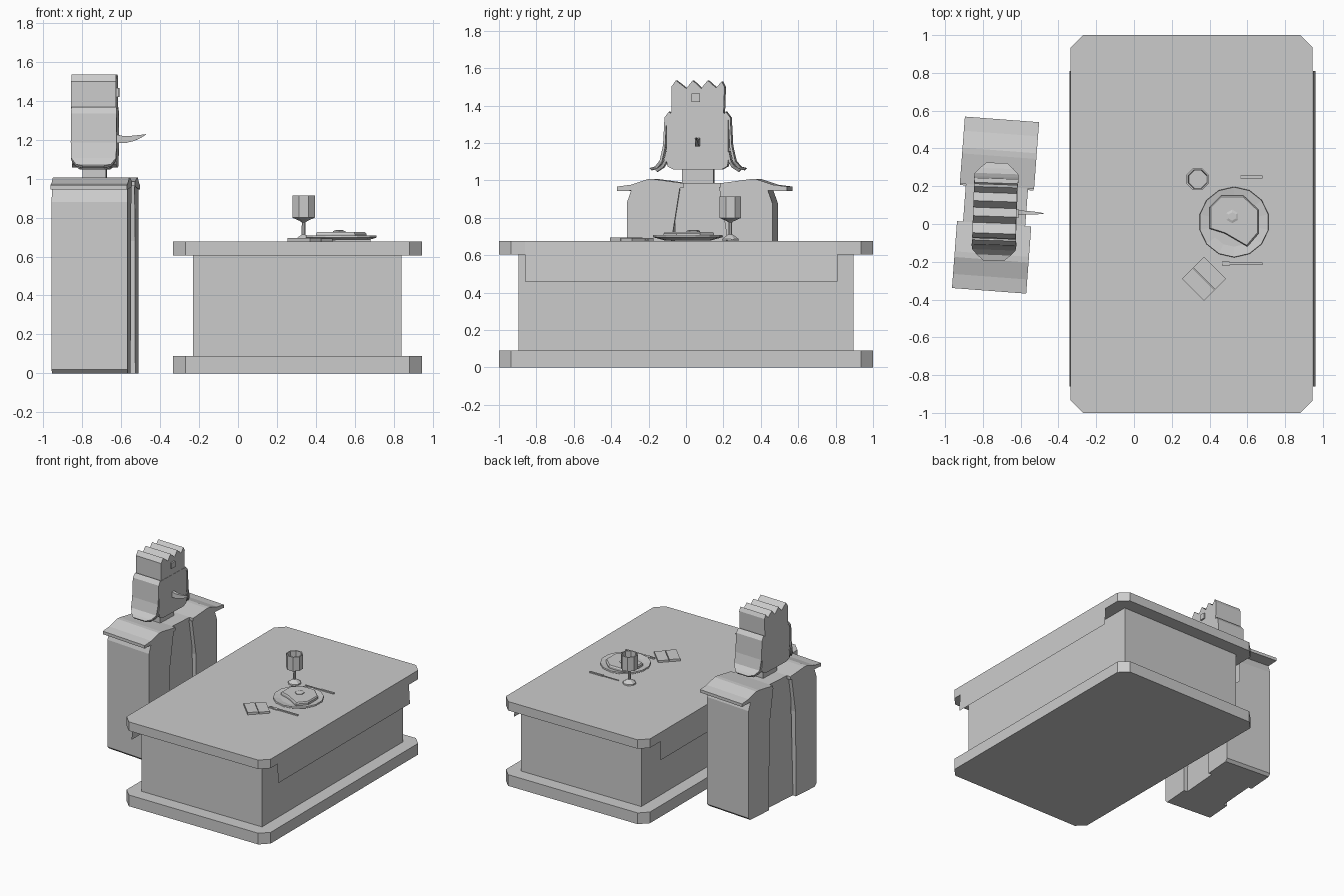
import bpy, bmesh, math
from mathutils import Matrix, Vector

if "Cube" in bpy.data.objects:
    bpy.data.objects.remove(bpy.data.objects["Cube"])


def finish(name, bm, mat=None):
    bmesh.ops.recalc_face_normals(bm, faces=bm.faces)
    me = bpy.data.meshes.new(name)
    bm.to_mesh(me)
    bm.free()
    ob = bpy.data.objects.new(name, me)
    bpy.context.collection.objects.link(ob)
    if mat:
        ob.matrix_world = mat
    return ob


def loft(name, rings, mat=None, caps=True):
    """Skin a list of equal-length point rings."""
    bm = bmesh.new()
    vs = [[bm.verts.new(p) for p in r] for r in rings]
    n = len(vs[0])
    for a, b in zip(vs, vs[1:]):
        for i in range(n):
            j = (i + 1) % n
            bm.faces.new((a[i], a[j], b[j], b[i]))
    if caps:
        bm.faces.new(vs[0])
        bm.faces.new(vs[-1])
    return finish(name, bm, mat)


def prism_x(name, yz, x0, x1, mat=None):
    return loft(name, [[(x, y, z) for y, z in yz] for x in (x0, x1)], mat)


def prism_z(name, xy, z0, z1, mat=None):
    return loft(name, [[(x, y, z) for x, y in xy] for z in (z0, z1)], mat)


def rect(x0, x1, y0, y1):
    return [(x0, y0), (x1, y0), (x1, y1), (x0, y1)]


def lathe(name, profile, sides, loc):
    step = 2 * math.pi / sides
    rings = [[(r * math.cos((i + .5) * step), r * math.sin((i + .5) * step), z)
              for i in range(sides)] for r, z in profile]
    return loft(name, rings, Matrix.Translation(loc))


def place(x, y, deg):
    return Matrix.Translation((x, y, 0)) @ Matrix.Rotation(math.radians(deg), 4, 'Z')


# Table: chamfered slabs around a plain body
x0, x1, c = -.335, .945, .065
slab = [(x0 + c, -1), (x1 - c, -1), (x1, -1 + c), (x1, 1 - c),
        (x1 - c, 1), (x0 + c, 1), (x0, 1 - c), (x0, -1 + c)]
prism_z("table_base", slab, 0, .09)
prism_z("table_body", rect(-.23, .84, -.895, .895), .09, .61)
prism_z("table_top", slab, .605, .677)

# Cloth drops: single sheets on both long sides
for side, top, low in (("right", .947, .96), ("left", -.337, -.342)):
    bm = bmesh.new()
    bm.faces.new([bm.verts.new(p) for p in ((top, -.86, .675), (top, .81, .675),
                                            (low, .81, .46), (low, -.86, .46))])
    finish("cloth_drop_" + side, bm)

# Plate with food
lathe("plate", [(.12, .678), (.187, .697), (.185, .708), (.13, .699)], 14, (.53, .01, 0))
food = [(.46, .15), (.58, .15), (.66, .075), (.66, -.05), (.60, -.12),
        (.48, -.05), (.40, -.025), (.40, .09)]
fc = Vector((.53, .03))
small = [tuple(fc + (Vector(p) - fc) * .95) for p in food]
loft("food", [[(*p, .70) for p in food], [(*p, .716) for p in food],
              [(*p, .725) for p in small]])
lathe("garnish", [(.036, .72), (.036, .73), (.022, .735)], 6, (.52, .04, 0))

# Goblet
lathe("goblet", [(.05, .678), (.048, .687), (.03, .70), (.011, .712), (.010, .775),
                 (.02, .782), (.063, .80), (.063, .913), (.054, .913), (.05, .82)],
      8, (.337, .237, 0))

# Folded napkin, two leaves
nap = place(.37, -.29, 45)
prism_z("napkin_leaf_a", rect(-.082, -.002, -.082, .082), .677, .695, nap)
prism_z("napkin_leaf_b", rect(.002, .082, -.082, .082), .677, .692, nap)

# Cutlery
prism_z("fork_handle", rect(.50, .68, -.216, -.204), .678, .687)
prism_z("fork_head", rect(.465, .505, -.222, -.198), .678, .685)
for i in range(3):
    y = -.219 + i * .009
    prism_z("fork_tine", rect(.425, .468, y - .002, y + .002), .679, .684)
prism_z("knife_handle", rect(.565, .68, .241, .256), .678, .687)
prism_z("knife_blade", rect(.425, .57, .246, .251), .678, .684)

# Robed torso: recessed middle, two wide sides, roof-like shoulder plates
torso = place(-.733, .10, -4.3)
prism_x("robe_middle", [(-.17, 0), (.15, 0), (.12, .985), (-.14, .985)], -.165, .165, torso)
for name, s in (("left", 1), ("right", -1)):
    o = -.013
    robe = [(.155, 0), (.37, 0), (.39, .02), (.39, .88), (.36, .965), (.105, .965), (.15, .68)]
    prism_x("robe_side_" + name, [(s * u + o, z) for u, z in robe], -.195, .195, torso)
    plate = [(.455, .943), (.455, .967), (.38, .977), (.29, 1.007), (.26, 1.007),
             (.10, .985), (.10, .96), (.38, .945)]
    prism_x("shoulder_plate_" + name, [(s * u, z) for u, z in plate], -.197, .197, torso)

# Head and crown: side profiles extruded front to back
head = place(-.735, .065, -2)
prism_z("neck", rect(-.06, .06, -.085, .085), .97, 1.08, head)
half = [(.128, 1.058), (.16, 1.075), (.165, 1.10), (.165, 1.335), (.14, 1.362)]
prism_x("head", half + [(-y, z) for y, z in reversed(half)], -.113, .115, head)
teeth = [(-.14, 1.50), (-.115, 1.535), (-.06, 1.492), (-.025, 1.535), (.02, 1.492),
         (.055, 1.535), (.10, 1.495), (.13, 1.53), (.145, 1.50)]
prism_x("crown", [(.14, 1.36), (-.14, 1.36)] + teeth, -.117, .113, head)
prism_x("crown_jewel", [(-.03, 1.42), (.015, 1.42), (.015, 1.465), (-.03, 1.465)],
        .11, .125, head)

# Hair: outward-flicked sheets on both sides
strands = {"hair_outer": [(.148, 1.362, .115), (.172, 1.33, .118), (.18, 1.18, .118),
                          (.198, 1.10, .115), (.225, 1.068, .09), (.255, 1.06, .055)],
           "hair_inner": [(.165, 1.15, .118), (.175, 1.10, .115), (.19, 1.075, .10),
                          (.225, 1.052, .07)]}
for name, pts in strands.items():
    for s in (1, -1):
        loft(name, [[(-w, s * (y - .007), z - .006), (w, s * (y - .007), z - .006),
                     (w, s * (y + .004), z + .006), (-w, s * (y + .004), z + .006)]
                    for y, z, w in pts], head)

# Curved pointed nose
nose = [(.11, 1.205, .022), (.15, 1.20, .018), (.20, 1.207, .014), (.235, 1.217, .008),
        (.262, 1.228, .001)]
loft("nose", [[(x, -r * .6, z - r), (x, r * .6, z - r), (x, r * .6, z + r), (x, -r * .6, z + r)]
              for x, z, r in nose], head)
